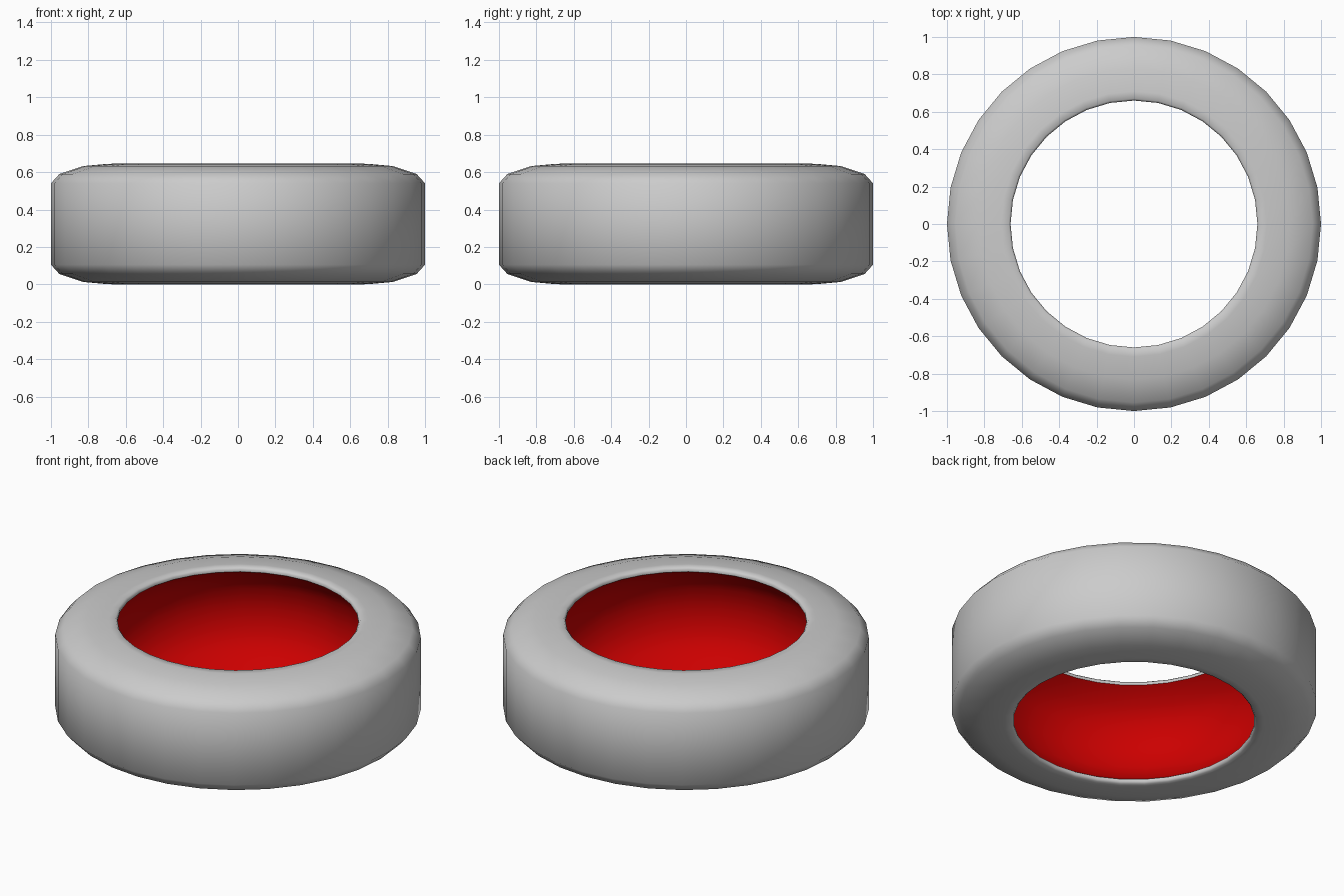
import bpy, bmesh, math

if "Cube" in bpy.data.objects:
    bpy.data.objects.remove(bpy.data.objects["Cube"])

SEGMENTS = 32
HEIGHT = 0.645


def lathe(name, upper, middle=()):
    """Revolve a profile (radius, z) mirrored about mid-height; ends stay open."""
    profile = list(upper) + list(middle) + [(r, HEIGHT - z) for r, z in reversed(upper)]
    bm = bmesh.new()
    rings = []
    for r, z in profile:
        rings.append([bm.verts.new((r * math.cos(2 * math.pi * i / SEGMENTS),
                                    r * math.sin(2 * math.pi * i / SEGMENTS), z))
                      for i in range(SEGMENTS)])
    for a, b in zip(rings, rings[1:]):
        for i in range(SEGMENTS):
            j = (i + 1) % SEGMENTS
            bm.faces.new((a[i], b[i], b[j], a[j])).smooth = True
    mesh = bpy.data.meshes.new(name)
    bm.to_mesh(mesh)
    bm.free()
    obj = bpy.data.objects.new(name, mesh)
    bpy.context.collection.objects.link(obj)
    return obj


# Outer tyre: bead lip, sidewall, shoulder and flat tread
lathe("tyre", [(0.66, 0.62), (0.66, 0.633), (0.67, HEIGHT), (0.71, 0.643), (0.83, 0.632),
               (0.955, 0.59), (1.0, 0.54)])

# Red inner lining, hollowed between the two beads
lining = lathe("inner_lining", [(0.66, 0.62), (0.76, 0.55), (0.82, 0.45)], [(0.84, HEIGHT / 2)])
lining.data.flip_normals()
red = bpy.data.materials.new("lining_red")
red.diffuse_color = (0.6, 0.0, 0.0, 1)
red.use_nodes = True
red.node_tree.nodes["Principled BSDF"].inputs["Base Color"].default_value = red.diffuse_color
lining.data.materials.append(red)
